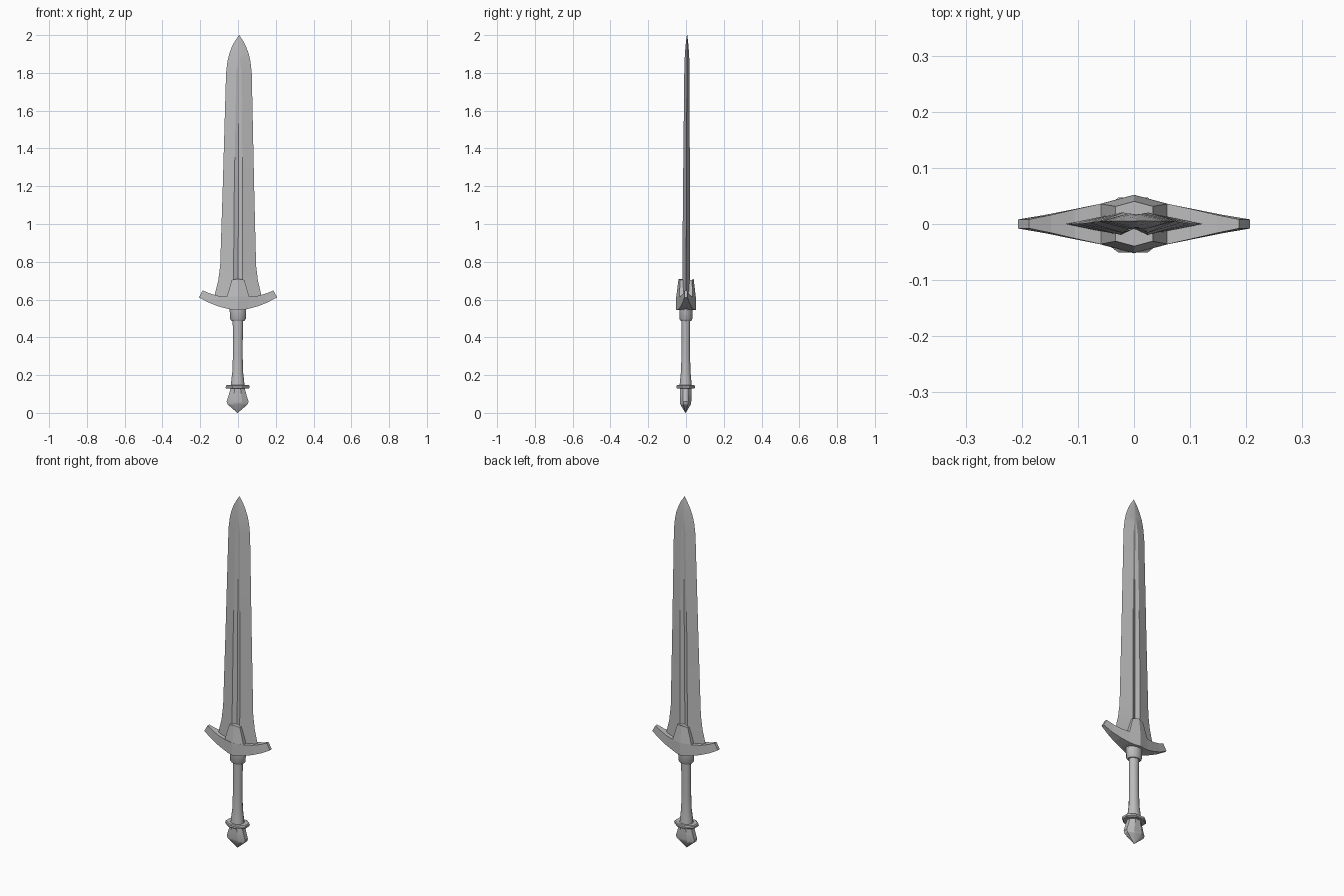
import bpy, bmesh, math

cube = bpy.data.objects.get("Cube")
if cube:
    bpy.data.objects.remove(cube, do_unlink=True)

steel = bpy.data.materials.new("plain_grey")
steel.use_nodes = True
GREY = (0.5, 0.5, 0.5, 1)
steel.diffuse_color = GREY
steel.node_tree.nodes["Principled BSDF"].inputs["Base Color"].default_value = GREY


def loft(name, rings, smooth=0):
    """Join closed rings of points into one capped solid with a slight lean."""
    bm = bmesh.new()
    rows = [[bm.verts.new((x + 0.004 * (z - 0.6), y + 0.004 * (z - 0.6), z))
             for x, y, z in ring] for ring in rings]
    n = len(rows[0])
    for a, b in zip(rows, rows[1:]):
        for i in range(n):
            j = (i + 1) % n
            bm.faces.new((a[i], a[j], b[j], b[i]))
    bm.faces.new(rows[0][::-1])
    bm.faces.new(rows[-1])
    bmesh.ops.remove_doubles(bm, verts=bm.verts, dist=0.0001)
    bmesh.ops.recalc_face_normals(bm, faces=bm.faces)
    mesh = bpy.data.meshes.new(name)
    bm.to_mesh(mesh)
    bm.free()
    mesh.materials.append(steel)
    obj = bpy.data.objects.new(name, mesh)
    bpy.context.collection.objects.link(obj)
    if smooth:
        bpy.ops.object.select_all(action='DESELECT')
        obj.select_set(True)
        bpy.context.view_layer.objects.active = obj
        bpy.ops.object.shade_smooth_by_angle(angle=math.radians(smooth))
    return obj


def turned(name, profile, sides, smooth=0):
    """Oval turned part; profile rows are half width, half depth, height."""
    angles = [math.tau * (i + 0.5) / sides for i in range(sides)]
    k = 1 / math.cos(math.pi / sides)
    return loft(name, [[(w * k * math.cos(a), d * k * math.sin(a), z) for a in angles]
                       for w, d, z in profile], smooth)


# Blade: diamond section with a groove that fades towards the tip
def blade_ring(w, t, g, depth, z):
    half = [(w, 0), (g, t), (0, t - depth), (-g, t)]
    return [(x, y, z) for x, y in half] + [(-x, -y, z) for x, y in half]


blade_rows = [
    (0.125, 0.020, 0.024, 0.011, 0.60), (0.121, 0.020, 0.024, 0.011, 0.635),
    (0.105, 0.020, 0.024, 0.011, 0.70), (0.095, 0.020, 0.024, 0.011, 0.78),
    (0.083, 0.018, 0.022, 0.009, 1.20), (0.068, 0.014, 0.014, 0.003, 1.80),
    (0.061, 0.013, 0.007, 0.001, 1.86), (0.052, 0.011, 0.004, 0.000, 1.90),
    (0.037, 0.008, 0.003, 0.000, 1.94), (0.021, 0.005, 0.002, 0.000, 1.97),
    (0.001, 0.001, 0.0005, 0.000, 2.00)]
loft("blade", [blade_ring(*r) for r in blade_rows], 15)

# Crossguard: upswept arms, deepest in the middle
# columns: lower x, lower z, upper x, upper z, half depth
arm = [(0, 0.545, 0, 0.615, 0.052), (0.03, 0.546, 0.03, 0.615, 0.044),
       (0.06, 0.552, 0.06, 0.615, 0.036), (0.11, 0.566, 0.105, 0.620, 0.026),
       (0.16, 0.586, 0.148, 0.632, 0.016), (0.207, 0.612, 0.187, 0.648, 0.008)]
columns = [(-a, b, -c, d, e) for a, b, c, d, e in arm[:0:-1]] + arm
loft("crossguard", [[(xb, -d, zb), (xb, d, zb), (xt, d, zt), (xt, -d, zt)]
                    for xb, zb, xt, zt, d in columns])


# Raised block that clasps the base of the blade
def clasp_ring(w, side, mid, z, rise):
    half = [(w, -side, z), (w, side, z), (0, mid, z + rise)]
    return half + [(-w, side, z), (-w, -side, z), (0, -mid, z + rise)]


loft("blade_clasp", [clasp_ring(0.06, 0.036, 0.052, 0.612, 0),
                     clasp_ring(0.033, 0.031, 0.040, 0.704, 0.006)])

# Handle parts
turned("collar", [(0.034, 0.028, 0.487), (0.042, 0.034, 0.498), (0.044, 0.035, 0.55)], 12, 35)
turned("grip", [(0.037, 0.033, 0.14), (0.033, 0.029, 0.18), (0.028, 0.025, 0.22),
                (0.026, 0.023, 0.30), (0.026, 0.022, 0.40), (0.028, 0.023, 0.50)], 12, 40)
turned("pommel_ring", [(0.058, 0.044, 0.128), (0.063, 0.049, 0.132),
                       (0.063, 0.049, 0.143), (0.058, 0.044, 0.147)], 8)
turned("pommel", [(0.001, 0.001, 0.0), (0.053, 0.028, 0.045), (0.058, 0.030, 0.06),
                  (0.047, 0.031, 0.095), (0.036, 0.031, 0.135)], 8, 25)
